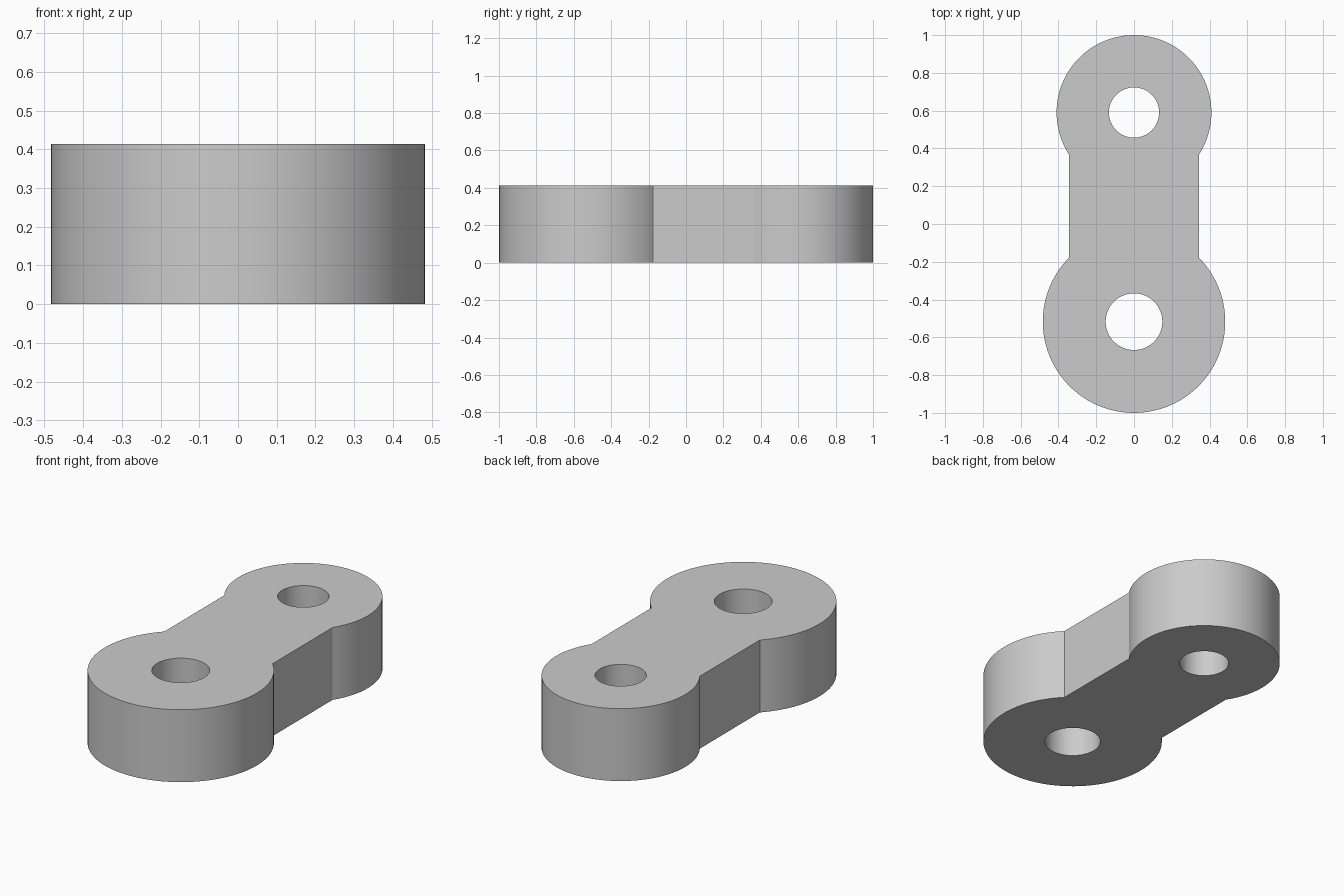
import bpy, bmesh
from math import sin, cos, pi, asin

cube = bpy.data.objects.get("Cube")
if cube:
    bpy.data.objects.remove(cube, do_unlink=True)

HEIGHT, HALF_WIDTH = 0.414, 0.343
# Each end: centre y, outer radius, hole radius
FRONT = (-0.517, 0.483, 0.15)
BACK = (0.59, 0.41, 0.133)


def arc(cy, radius, start, end, steps):
    """Points on a circle centred on x = 0, both ends included."""
    angles = [start + (end - start) * i / steps for i in range(steps + 1)]
    return [(radius * cos(a), cy + radius * sin(a)) for a in angles]


def add_loop(bm, points):
    verts = [bm.verts.new((x, y, 0)) for x, y in points]
    for a, b in zip(verts, verts[1:] + verts[:1]):
        bm.edges.new((a, b))


bm = bmesh.new()

# Outer outline: back lobe and front lobe, joined by the straight web sides
back_cut = asin(-(1 - (HALF_WIDTH / BACK[1]) ** 2) ** 0.5)
front_cut = asin((1 - (HALF_WIDTH / FRONT[1]) ** 2) ** 0.5)
outline = arc(BACK[0], BACK[1], back_cut, pi - back_cut, 72)
outline += arc(FRONT[0], FRONT[1], pi - front_cut, 2 * pi + front_cut, 72)
add_loop(bm, outline)

# Pin holes
for cy, _, hole in (FRONT, BACK):
    add_loop(bm, arc(cy, hole, 0, 2 * pi, 64)[:-1])

# Fill between the loops and raise to full thickness
bmesh.ops.triangle_fill(bm, edges=bm.edges[:], use_beauty=True)
raised = bmesh.ops.extrude_face_region(bm, geom=bm.faces[:], use_keep_orig=True)
top = [v for v in raised["geom"] if isinstance(v, bmesh.types.BMVert)]
bmesh.ops.translate(bm, verts=top, vec=(0, 0, HEIGHT))
bmesh.ops.recalc_face_normals(bm, faces=bm.faces[:])

mesh = bpy.data.meshes.new("link_plate")
bm.to_mesh(mesh)
bm.free()
link = bpy.data.objects.new("link_plate", mesh)
bpy.context.collection.objects.link(link)

# Plain grey finish
grey = bpy.data.materials.new("light_grey")
grey.use_nodes = True
color = (0.6, 0.6, 0.6, 1)
grey.diffuse_color = color
grey.node_tree.nodes["Principled BSDF"].inputs["Base Color"].default_value = color
mesh.materials.append(grey)

# Smooth walls with crisp rims
bpy.ops.object.select_all(action="DESELECT")
link.select_set(True)
bpy.context.view_layer.objects.active = link
bpy.ops.object.shade_smooth_by_angle(angle=pi / 6)
